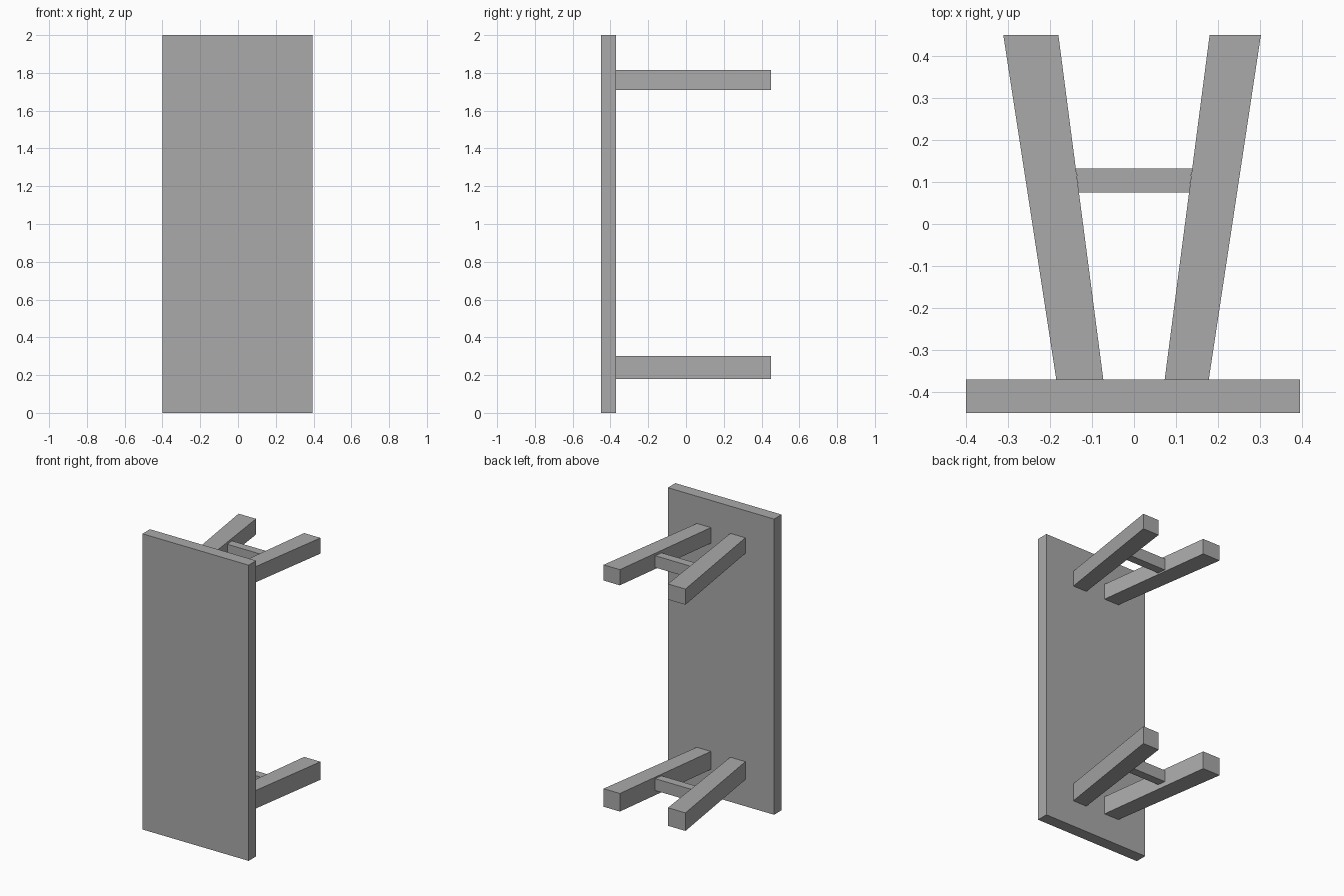
import bpy

if "Cube" in bpy.data.objects:
    bpy.data.objects.remove(bpy.data.objects["Cube"])

grey = bpy.data.materials.new("plain_grey")
grey.diffuse_color = (0.4, 0.4, 0.4, 1)
grey.use_nodes = True
grey.node_tree.nodes["Principled BSDF"].inputs["Base Color"].default_value = grey.diffuse_color


def prism(name, outline, z0, z1):
    """Extrude a counter-clockwise xy outline from z0 to z1."""
    n = len(outline)
    verts = [(x, y, z) for z in (z0, z1) for x, y in outline]
    sides = [(i, (i + 1) % n, (i + 1) % n + n, i + n) for i in range(n)]
    mesh = bpy.data.meshes.new(name)
    mesh.from_pydata(verts, [], [tuple(reversed(range(n))), tuple(range(n, 2 * n))] + sides)
    mesh.materials.append(grey)
    obj = bpy.data.objects.new(name, mesh)
    bpy.context.collection.objects.link(obj)
    return obj


BACK, END = -0.37, 0.45   # leg root and leg tip in y

# Upright board
prism("board", [(-0.4, -0.45), (0.395, -0.45), (0.395, BACK), (-0.4, BACK)], 0, 2)

# Two splayed leg pairs, each joined by a crossbar
for level, z0, z1, bar0, bar1 in (("lower", 0.18, 0.302, 0.212, 0.292),
                                  ("upper", 1.71, 1.816, 1.72, 1.8)):
    prism(level + "_left_leg",
          [(-0.185, BACK), (-0.073, BACK), (-0.18, END), (-0.311, END)], z0, z1)
    prism(level + "_right_leg",
          [(0.073, BACK), (0.178, BACK), (0.302, END), (0.18, END)], z0, z1)
    prism(level + "_crossbar",
          [(-0.131, 0.075), (0.131, 0.075), (0.138, 0.132), (-0.138, 0.132)], bar0, bar1)
